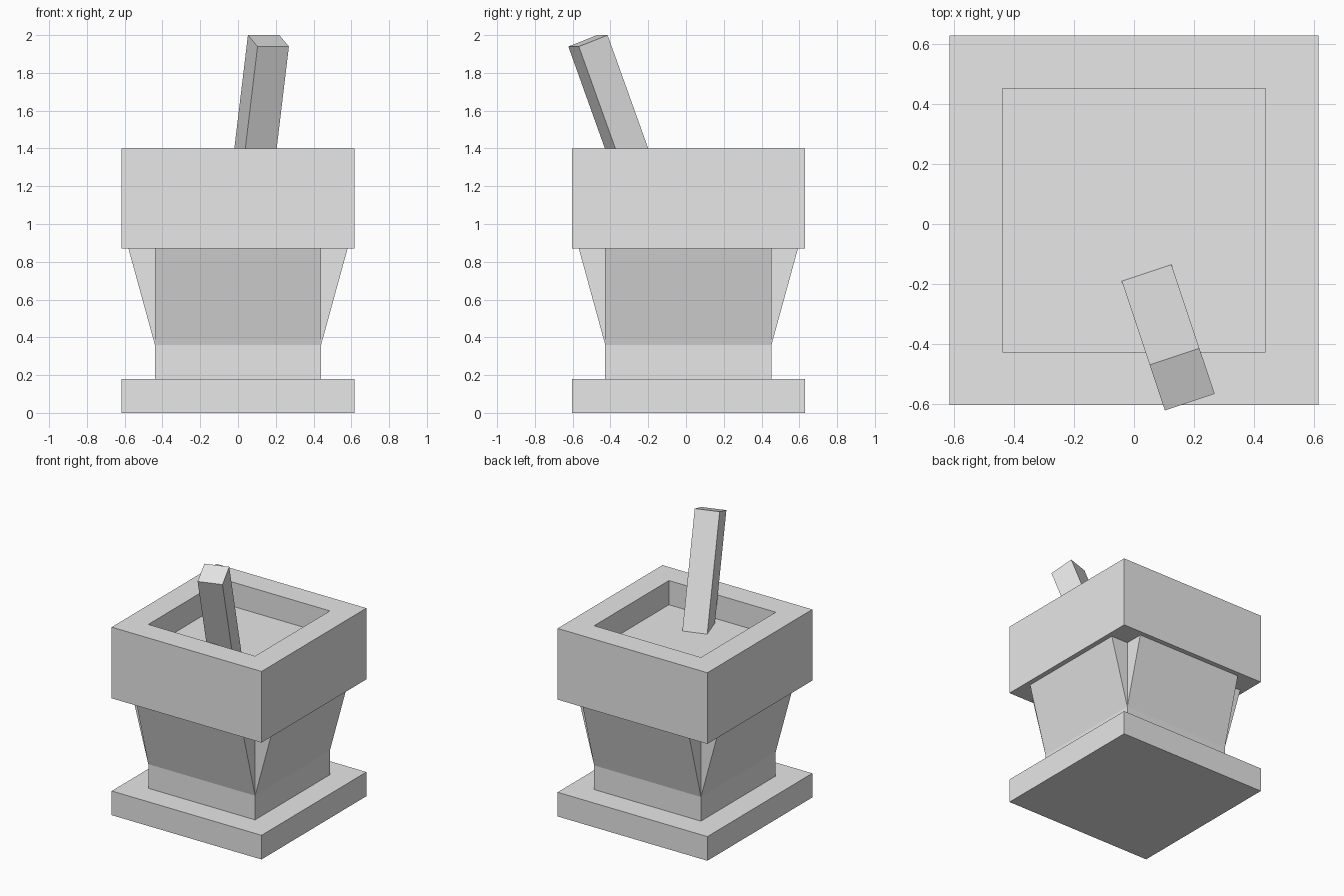
import bpy
import math
from mathutils import Matrix, Vector

cube = bpy.data.objects.get("Cube")
if cube:
    bpy.data.objects.remove(cube, do_unlink=True)

grey = bpy.data.materials.new("stone_grey")
grey.use_nodes = True
grey.diffuse_color = (0.8, 0.8, 0.8, 1)
grey.node_tree.nodes["Principled BSDF"].inputs["Base Color"].default_value = (0.8, 0.8, 0.8, 1)

CENTRE_Y = 0.0125
OUTER, INNER, FLARE = 0.617, 0.44, 0.58
FLOOR, RIM = 1.22, 1.4


def add_mesh(name, verts, faces):
    mesh = bpy.data.meshes.new(name)
    mesh.from_pydata(verts, [], faces)
    mesh.materials.append(grey)
    obj = bpy.data.objects.new(name, mesh)
    bpy.context.collection.objects.link(obj)
    return obj


def square(half, z):
    return [(sx * half, CENTRE_Y + sy * half, z)
            for sx, sy in ((-1, -1), (1, -1), (1, 1), (-1, 1))]


def stack(name, rings):
    """Closed square solid running through (half width, height) rings."""
    verts = [v for half, z in rings for v in square(half, z)]
    last = 4 * (len(rings) - 1)
    faces = [(3, 2, 1, 0), tuple(range(last, last + 4))]
    for r in range(0, last, 4):
        for i in range(4):
            j = (i + 1) % 4
            faces.append((r + i, r + j, r + j + 4, r + i + 4))
    return add_mesh(name, verts, faces)


# Foot, column and hollow bowl
stack("foot", [(OUTER, 0), (OUTER, 0.18)])
stack("column", [(INNER, 0.18), (INNER, 0.87)])
stack("bowl", [(OUTER, 0.87), (OUTER, RIM), (INNER, RIM), (INNER, FLOOR)])

# Flared wedge on each side of the column
profile = [(INNER, 0.36), (FLARE, 0.87), (INNER, 0.87)]
wedge_faces = [(0, 1, 2), (5, 4, 3), (0, 3, 4, 1), (1, 4, 5, 2), (2, 5, 3, 0)]
for k, side in enumerate(("left", "back", "right", "front")):
    turn = Matrix.Translation((0, CENTRE_Y, 0)) @ Matrix.Rotation(k * math.pi / 2, 4, "Z")
    verts = [turn @ Vector((x, y, z)) for y in (-INNER, INNER) for x, z in profile]
    add_mesh(side + "_wedge", verts, wedge_faces)

# Pestle leaning over the front rim, its foot sunk just into the bowl floor
bpy.ops.mesh.primitive_cube_add(size=1)
pestle = bpy.context.object
pestle.name = "pestle"
pestle.data.materials.append(grey)
width, length = 0.175, 0.96
tilt = Matrix.Rotation(math.radians(18.5), 4, "Z") @ Matrix.Rotation(math.radians(20.7), 4, "X")
top_centre = Vector((0.161, -0.519, 1.97))
pestle.data.transform(Matrix.Translation(top_centre) @ tilt
                      @ Matrix.Translation((0, 0, -length / 2))
                      @ Matrix.Diagonal((width, width * 0.98, length, 1)))
